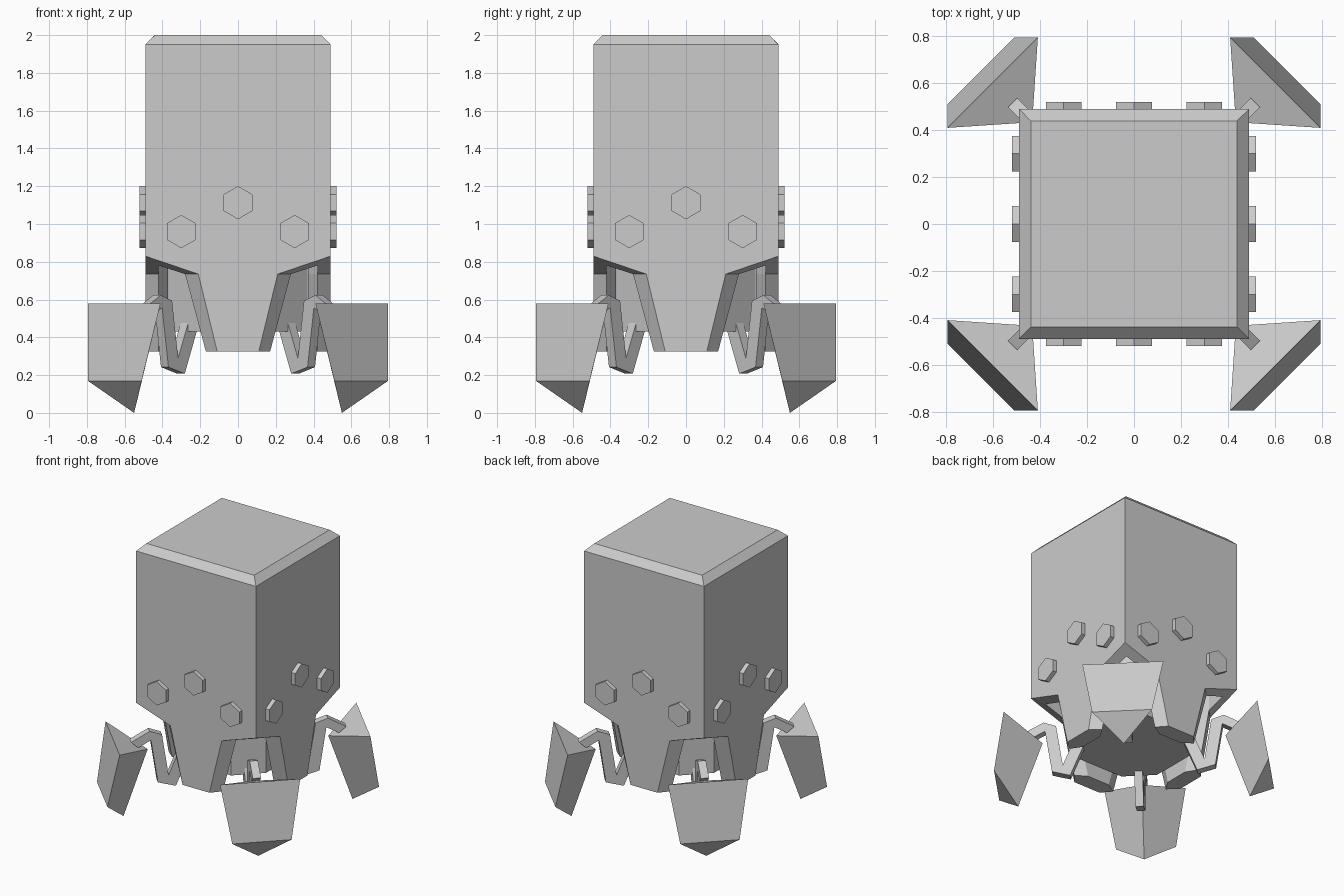
import bpy, bmesh, math
from mathutils import Vector, Matrix

cube = bpy.data.objects.get("Cube")
if cube:
    bpy.data.objects.remove(cube, do_unlink=True)

grey = bpy.data.materials.new("plain grey")
grey.use_nodes = True
GREY = (0.6, 0.6, 0.6, 1)
grey.diffuse_color = GREY
grey.node_tree.nodes["Principled BSDF"].inputs["Base Color"].default_value = GREY


def finish(name, bm):
    bmesh.ops.remove_doubles(bm, verts=bm.verts, dist=0.0005)
    bmesh.ops.recalc_face_normals(bm, faces=bm.faces)
    mesh = bpy.data.meshes.new(name)
    bm.to_mesh(mesh)
    bm.free()
    mesh.materials.append(grey)
    obj = bpy.data.objects.new(name, mesh)
    bpy.context.collection.objects.link(obj)
    return obj


def face(bm, points, turn=Matrix()):
    bm.faces.new([bm.verts.new(turn @ Vector(p)) for p in points])


def prism(bm, outline, z0, z1):
    n = len(outline)
    low = [bm.verts.new((x, y, z0)) for x, y in outline]
    high = [bm.verts.new((x, y, z1)) for x, y in outline]
    bm.faces.new(low)
    bm.faces.new(high)
    for i in range(n):
        j = (i + 1) % n
        bm.faces.new((low[i], low[j], high[j], high[i]))


def four_turns():
    return [Matrix.Rotation(k * math.pi / 2, 4, 'Z') for k in range(4)]


def mirrored(half, y):
    """Close a half outline across x = 0 at depth y."""
    return [(-x, y, z) for x, z in half] + [(x, y, z) for x, z in reversed(half)]


# Hollow body: four identical walls with hanging tapered panels
W, TOP, CEIL = 0.49, 1.95, 1.0
outer = mirrored([(W, TOP), (W, 0.83), (0.21, 0.735), (0.11, 0.325)], -W)
inner = mirrored([(0.42, CEIL), (0.42, 0.78), (0.28, 0.735), (0.17, 0.325)], -0.42)
back = mirrored([(0.2, CEIL), (0.2, 0.735), (0.09, 0.325)], -0.37)
panel = mirrored([(0.28, CEIL), (0.28, 0.735), (0.17, 0.325)], -0.42)

bm = bmesh.new()
for turn in four_turns():
    face(bm, outer, turn)
    # sloped top edge
    face(bm, [(-W, -W, TOP), (W, -W, TOP), (0.44, -0.44, 2), (-0.44, -0.44, 2)], turn)
    # rim between outer and inner outline
    for i in range(1, 6):
        face(bm, [outer[i], outer[i + 1], inner[i + 1], inner[i]], turn)
    # inner walls beside the panel, then the panel sides and back
    face(bm, [inner[0], inner[1], inner[2], panel[0]], turn)
    face(bm, [inner[7], inner[6], inner[5], panel[5]], turn)
    for i in range(5):
        face(bm, [panel[i], panel[i + 1], back[i + 1], back[i]], turn)
    face(bm, back, turn)
face(bm, [(-0.44, -0.44, 2), (0.44, -0.44, 2), (0.44, 0.44, 2), (-0.44, 0.44, 2)])
finish("body_shell", bm)

# Eight-sided core and the ceiling plate over the corner recesses
bm = bmesh.new()
a, b = 0.368, 0.2
prism(bm, [(a, -b), (a, b), (b, a), (-b, a), (-a, b), (-a, -b), (-b, -a), (b, -a)], 0.43, CEIL)
finish("core", bm)
bm = bmesh.new()
c = 0.419
prism(bm, [(-c, -c), (c, -c), (c, c), (-c, c)], CEIL, CEIL + 0.04)
finish("ceiling_plate", bm)

# Six-sided bolts, three on each wall
sides = ["front", "left", "back", "right"]
for side, turn in zip(sides, four_turns()):
    bm = bmesh.new()
    for x, z in [(-0.3, 0.96), (0, 1.113), (0.3, 0.96)]:
        place = turn @ Matrix.Translation((x, -0.5, z)) @ Matrix.Rotation(math.pi / 2, 4, 'X')
        spin = Matrix.Rotation(math.pi / 6, 4, 'Z')
        bmesh.ops.create_cone(bm, cap_ends=True, segments=6, radius1=0.088,
                              radius2=0.088, depth=0.042, matrix=place @ spin)
        # keep a point of each hexagon upward
        new = bm.verts[:][-12:]
        centre = turn @ Vector((x, -0.5, z))
        rel = [turn.inverted() @ (v.co - centre) for v in new]
        if max(r.z for r in rel) < 0.08:
            bmesh.ops.rotate(bm, verts=new, cent=centre,
                             matrix=Matrix.Rotation(math.pi / 6, 3, turn @ Vector((0, 1, 0))))
    finish(side + "_bolts", bm)


def bar(bm, path, half):
    """Square bar along a bent path of (distance, height) on the corner diagonal."""
    side = Vector((1, 1, 0)).normalized() * half
    pts = [Vector(p) for p in path]
    rings = []
    for i, p in enumerate(pts):
        before = (p - pts[i - 1]).normalized() if i else None
        after = (pts[i + 1] - p).normalized() if i + 1 < len(pts) else None
        t = ((before or after) + (after or before)).normalized()
        n = Vector((-t.y, t.x)) * half / max(0.5, t.dot(before or after))
        ring = []
        for s, m in [(-1, -1), (1, -1), (1, 1), (-1, 1)]:
            q = p + n * m
            ring.append(bm.verts.new(Vector((q.x, -q.x, q.y)) + side * s))
        rings.append(ring)
    for r, q in zip(rings, rings[1:]):
        for k in range(4):
            j = (k + 1) % 4
            bm.faces.new((r[k], r[j], q[j], q[k]))
    bm.faces.new(rings[0])
    bm.faces.new(rings[-1])


# Bent legs and wedge feet on the four corners
leg_path = [(0.255, 0.475), (0.32, 0.245), (0.362, 0.262),
            (0.395, 0.575), (0.425, 0.59), (0.5, 0.53)]
corners = ["front_left", "back_left", "back_right", "front_right"]
for corner, turn in zip(corners, four_turns()):
    bm = bmesh.new()
    bar(bm, leg_path, 0.028)
    bm.transform(turn)
    finish(corner + "_leg", bm)

    bm = bmesh.new()
    top_a, top_b = (0.41, -0.795, 0.58), (0.795, -0.41, 0.58)
    low_a, low_b = (0.51, -0.795, 0.17), (0.795, -0.51, 0.17)
    heel, tip = (0.434, -0.434, 0.48), (0.55, -0.55, 0.0)
    for pts in ([top_a, low_a, low_b, top_b], [top_a, top_b, heel], [low_a, tip, low_b],
                [top_a, heel, tip, low_a], [top_b, low_b, tip, heel]):
        face(bm, pts, turn)
    finish(corner + "_foot", bm)
